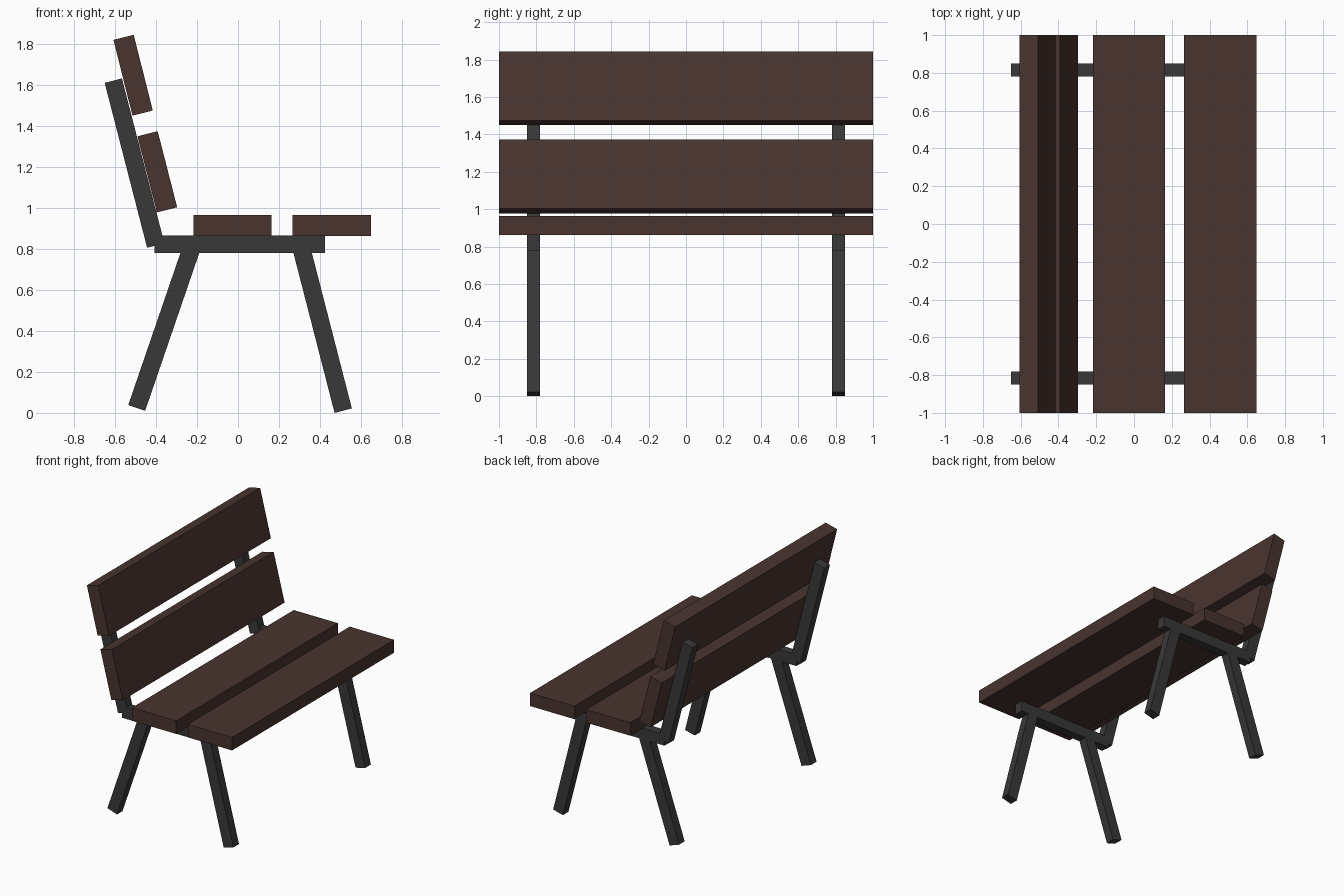
import bpy
from mathutils import Vector, Matrix

if "Cube" in bpy.data.objects:
    bpy.data.objects.remove(bpy.data.objects["Cube"])


def material(name, rgb):
    m = bpy.data.materials.new(name)
    m.diffuse_color = (*rgb, 1)
    m.use_nodes = True
    m.node_tree.nodes["Principled BSDF"].inputs["Base Color"].default_value = m.diffuse_color
    return m


wood = material("dark_wood", (0.065, 0.034, 0.028))
metal = material("dark_metal", (0.04, 0.04, 0.04))


def beam(name, start, end, thickness, y, depth, mat):
    """Rectangular bar between two (x, z) points, centred on y."""
    a, b = Vector((start[0], y, start[1])), Vector((end[0], y, end[1]))
    axis = (b - a).normalized()
    across = Vector((0, 1, 0))
    side = across.cross(axis)
    bpy.ops.mesh.primitive_cube_add(size=1)
    ob = bpy.context.object
    ob.name = name
    rot = Matrix((side, across, axis)).transposed().to_4x4()
    ob.matrix_world = (Matrix.Translation((a + b) / 2) @ rot
                       @ Matrix.Diagonal((thickness, depth, (b - a).length, 1)))
    ob.data.materials.append(mat)
    return ob


# Wooden slats spanning the full length
slats = [
    ("seat_slat_rear", (-0.218, 0.914), (0.164, 0.914)),
    ("seat_slat_front", (0.266, 0.914), (0.649, 0.914)),
    ("back_slat_lower", (-0.346, 0.990), (-0.441, 1.361)),
    ("back_slat_upper", (-0.465, 1.462), (-0.558, 1.831)),
]
for name, start, end in slats:
    beam(name, start, end, 0.102, 0, 2.0, wood)

# Metal frame, one at each end
frame = [
    ("seat_rail", (-0.408, 0.822), (0.425, 0.822)),
    ("front_leg", (0.513, 0.011), (0.305, 0.820)),
    ("rear_leg", (-0.494, 0.024), (-0.221, 0.820)),
    ("back_post", (-0.401, 0.816), (-0.608, 1.620)),
]
for side, y in (("near", -0.815), ("far", 0.815)):
    for name, start, end in frame:
        beam(f"{name}_{side}", start, end, 0.087, y, 0.069, metal)
